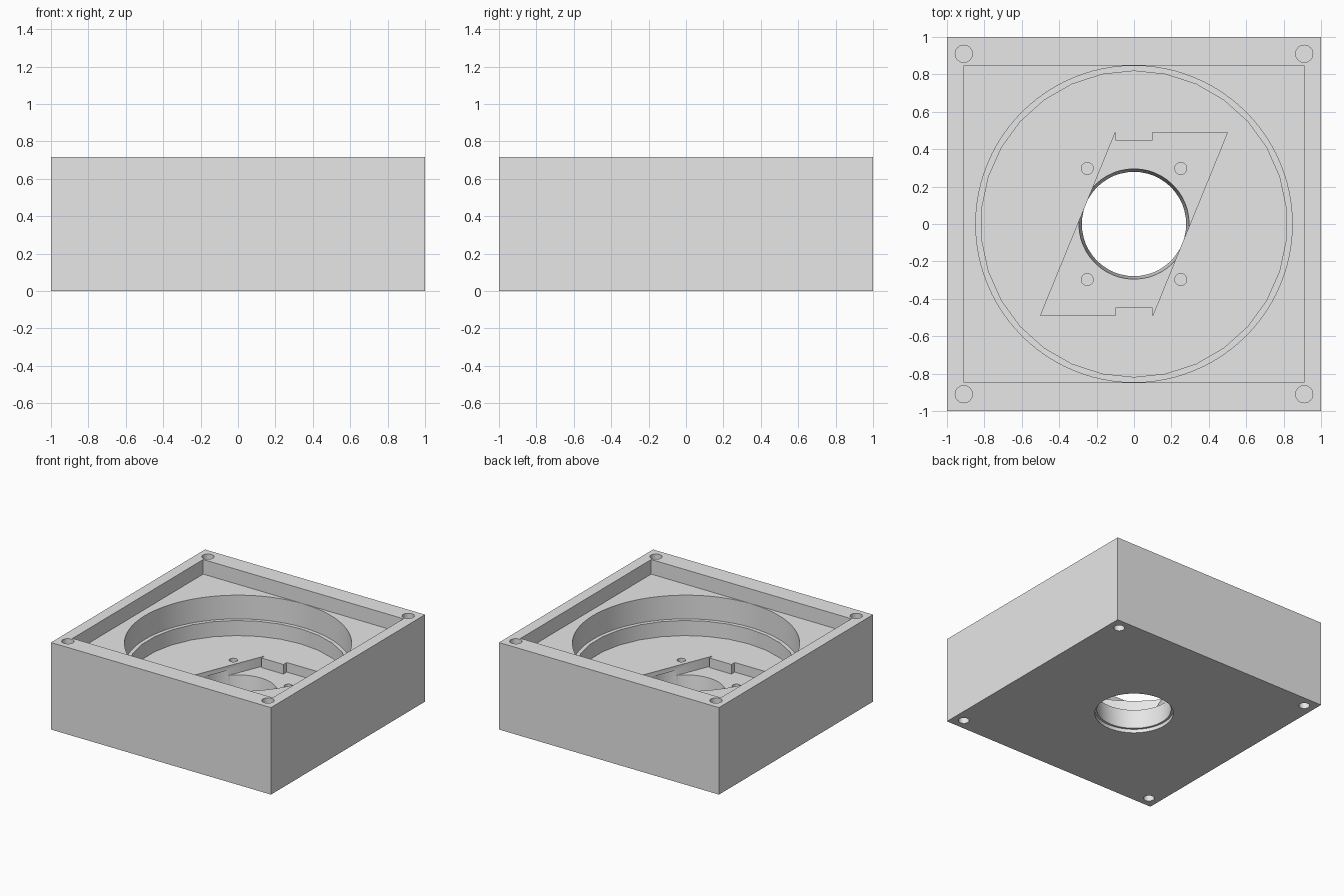
import bpy, bmesh, math

if "Cube" in bpy.data.objects:
    bpy.data.objects.remove(bpy.data.objects["Cube"])

H = 0.715
grey = bpy.data.materials.new("plain grey")
grey.diffuse_color = (0.8, 0.8, 0.8, 1)
grey.use_nodes = True
grey.node_tree.nodes["Principled BSDF"].inputs["Base Color"].default_value = grey.diffuse_color


def prism(name, bottom, top, z0, z1):
    """Solid between two matching outlines at heights z0 and z1."""
    bm = bmesh.new()
    lo = [bm.verts.new((x, y, z0)) for x, y in bottom]
    hi = [bm.verts.new((x, y, z1)) for x, y in top]
    n = len(lo)
    bm.faces.new(lo[::-1])
    bm.faces.new(hi)
    for i in range(n):
        j = (i + 1) % n
        bm.faces.new((lo[i], lo[j], hi[j], hi[i]))
    me = bpy.data.meshes.new(name)
    bm.to_mesh(me)
    bm.free()
    me.materials.append(grey)
    ob = bpy.data.objects.new(name, me)
    bpy.context.collection.objects.link(ob)
    return ob


def rect(a, b):
    return [(-a, -b), (a, -b), (a, b), (-a, b)]


def circle(r, n, cx=0, cy=0):
    # first corner points along +y
    return [(cx + r * math.cos(math.pi / 2 + 2 * math.pi * i / n),
             cy + r * math.sin(math.pi / 2 + 2 * math.pi * i / n)) for i in range(n)]


def straight(name, outline, z0, z1):
    return prism(name, outline, outline, z0, z1)


# Solid block
housing = straight("housing", rect(1, 1), 0, H)
cutters = []

# Lid recess, round well and its slightly narrower lower step
cutters.append(straight("lid_recess", rect(0.91, 0.848), 0.595, 1))
cutters.append(straight("round_well", circle(0.846, 96), 0.40, 0.9))
cutters.append(straight("lower_well", circle(0.818, 30), 0.276, 0.8))

# Square pocket with a notch tab on the front and back edges
half = [(0.5, -0.49), (0.5, 0.49), (0.1, 0.49), (0.1, 0.447), (-0.1, 0.447), (-0.1, 0.49)]
pocket = half[1:] + [(-x, -y) for x, y in half[1:]]
cutters.append(straight("square_pocket", pocket, 0.197, 0.7))

# Tapered centre opening with a shallow counterbore underneath
cutters.append(prism("centre_opening", circle(0.277, 48), circle(0.299, 48), 0.01, 0.24))
cutters.append(straight("bottom_counterbore", circle(0.296, 48), -0.1, 0.03))

# Small mounting holes and corner screw holes on both ends
for sx in (-1, 1):
    for sy in (-1, 1):
        cutters.append(straight("mounting_hole", circle(0.032, 24, sx * 0.25, sy * 0.297), 0.1, 0.6))
        corner = (sx * 0.91, sy * 0.91)
        cutters.append(straight("top_screw_hole", circle(0.046, 24, *corner), H - 0.25, 1))
        cutters.append(straight("bottom_screw_hole", circle(0.041, 24, *corner), -0.1, 0.15))

for c in cutters:
    c.hide_render = True
    m = housing.modifiers.new(c.name, 'BOOLEAN')
    m.operation = 'DIFFERENCE'
    m.solver = 'EXACT'
    m.object = c

# Bake the cuts and remove the cutters
dg = bpy.context.evaluated_depsgraph_get()
baked = bpy.data.meshes.new_from_object(housing.evaluated_get(dg))
housing.modifiers.clear()
housing.data = baked
for c in cutters:
    bpy.data.objects.remove(c)

bpy.context.view_layer.objects.active = housing
housing.select_set(True)
bpy.ops.object.shade_smooth_by_angle(angle=math.radians(30))
